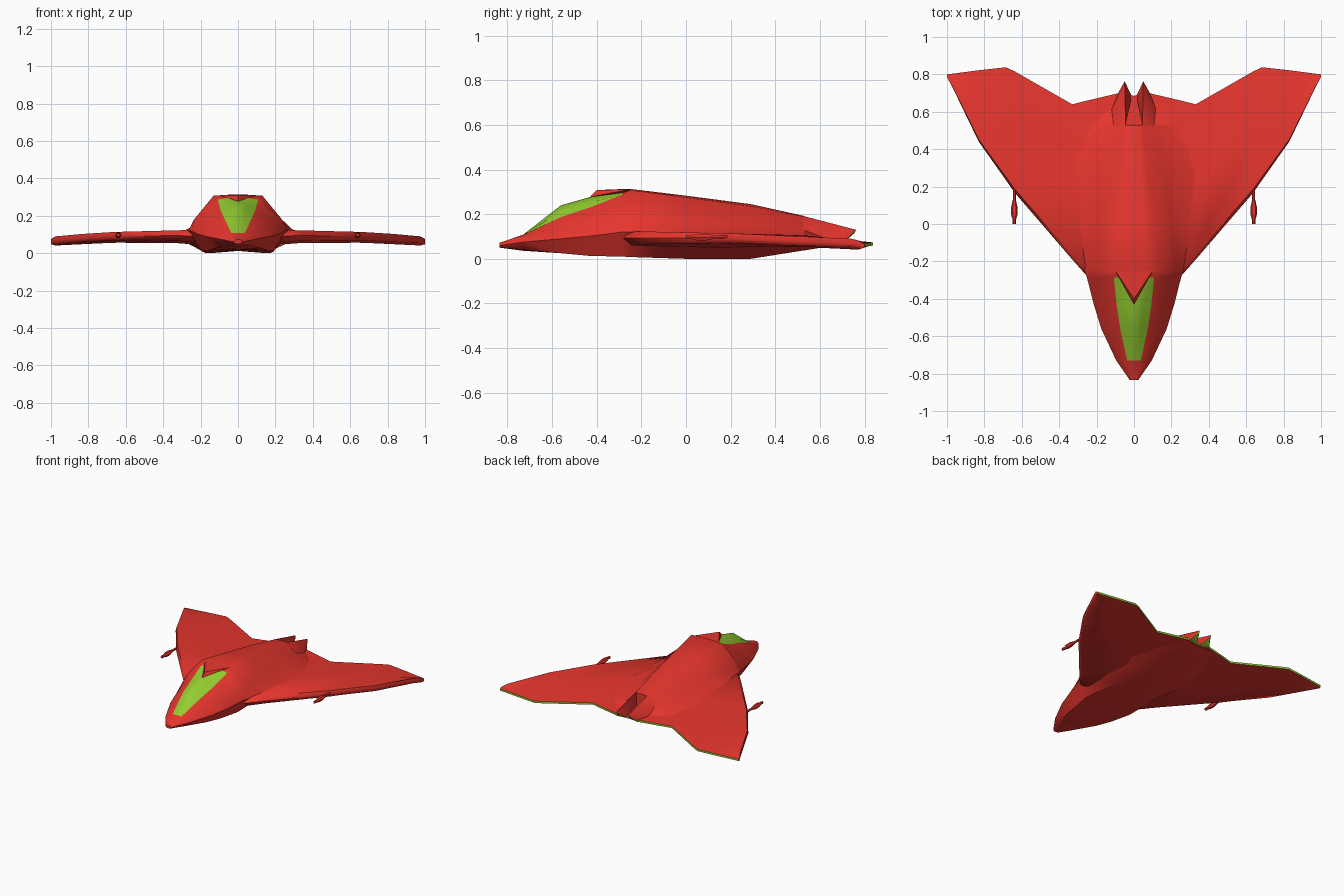
import bpy, bmesh, math

if "Cube" in bpy.data.objects:
    bpy.data.objects.remove(bpy.data.objects["Cube"])


def material(name, rgb):
    m = bpy.data.materials.new(name)
    m.diffuse_color = (*rgb, 1)
    m.use_nodes = True
    m.node_tree.nodes["Principled BSDF"].inputs["Base Color"].default_value = m.diffuse_color
    return m


RED = material("hull red", (0.88, 0.040, 0.030))
GREEN = material("glass green", (0.30, 0.62, 0.03))


def finish(name, bm, angle=38):
    bmesh.ops.recalc_face_normals(bm, faces=bm.faces)
    me = bpy.data.meshes.new(name)
    bm.to_mesh(me)
    bm.free()
    me.materials.append(RED)
    me.materials.append(GREEN)
    ob = bpy.data.objects.new(name, me)
    bpy.context.collection.objects.link(ob)
    bpy.ops.object.select_all(action='DESELECT')
    ob.select_set(True)
    bpy.context.view_layer.objects.active = ob
    bpy.ops.object.shade_smooth_by_angle(angle=math.radians(angle))
    return ob


def loft(bm, rings, green=lambda i, j: False, split=lambda i, j: 0):
    """Skin closed rings; split cuts a face along a diagonal and makes one half green."""
    vs = [[bm.verts.new(p) for p in r] for r in rings]
    n = len(rings[0])
    for i in range(len(vs) - 1):
        for j in range(n):
            k = (j + 1) % n
            a, b, c, d = vs[i][j], vs[i][k], vs[i + 1][k], vs[i + 1][j]
            s = split(i, j)
            if s == 1:
                bm.faces.new((a, b, c)).material_index = 1
                bm.faces.new((a, c, d))
            elif s == 2:
                bm.faces.new((a, b, d)).material_index = 1
                bm.faces.new((b, c, d))
            else:
                bm.faces.new((a, b, c, d)).material_index = int(green(i, j))
    bm.faces.new(vs[0])
    bm.faces.new(vs[-1])


def hull(name, pts, rear_green=False):
    bm = bmesh.new()
    for p in pts:
        bm.verts.new(p)
    bmesh.ops.convex_hull(bm, input=bm.verts)
    loose = [v for v in bm.verts if not v.link_faces]
    bmesh.ops.delete(bm, geom=loose, context='VERTS')
    bmesh.ops.recalc_face_normals(bm, faces=bm.faces)
    if rear_green:
        for f in bm.faces:
            f.normal_update()
            f.material_index = int(f.normal.y > 0.5 and f.normal.z < 0.1)
    return finish(name, bm)


# Fuselage: y, top z, canopy edge, side, flare onto wing, belly edge, keel z
sections = [
    (-.835, .072, .010, .072, .018, .068, .022, .060, .015, .050, .050),
    (-.73, .108, .036, .107, .070, .100, .095, .075, .060, .040, .036),
    (-.56, .240, .074, .187, .130, .145, .175, .090, .130, .025, .027),
    (-.43, .277, .093, .230, .170, .175, .215, .102, .160, .013, .022),
    (-.285, .303, .108, .287, .230, .185, .252, .120, .190, .010, .017),
    (-.25, .313, .130, .308, .235, .180, .265, .120, .190, .008, .017),
    (.00, .283, .105, .275, .195, .168, .305, .112, .170, .000, .014),
    (.29, .245, .070, .236, .160, .150, .360, .099, .150, .000, .012),
    (.53, .192, .055, .188, .105, .130, .250, .082, .120, .038, .040),
    (.532, .085, .052, .085, .105, .128, .250, .082, .120, .038, .040),
    (.68, .070, .030, .070, .080, .078, .140, .068, .060, .062, .062),
]
rings = []
for y, top, *mid, keel in sections:
    side = list(zip(mid[0::2], mid[1::2]))
    side.insert(0, (side[0][0] * .5, (top + side[0][1]) / 2))
    rings.append([(0, y, top)] + [(x, y, z) for x, z in side] + [(0, y, keel)]
                 + [(-x, y, z) for x, z in reversed(side)])
bm = bmesh.new()
loft(bm, rings,
     green=lambda i, j: (i in (1, 2) and j in (0, 1, 10, 11)) or (i == 3 and j in (1, 10)),
     split=lambda i, j: {(3, 0): 1, (3, 11): 2}.get((i, j), 0))
finish("fuselage", bm, 50)

# Raised brow filling the notch of the canopy
hull("canopy_brow", [(0, -.43, .277), (0, -.40, .308), (0, -.25, .314), (0, -.25, .28)]
     + [(s * x, y, z) for s in (-1, 1) for x, y, z in ((.052, -.288, .304), (.10, -.25, .311))])

# Twin tail spikes with the exhaust slot between them
for s, label in ((1, "right"), (-1, "left")):
    pts = [(.045, .525, .05), (.045, .525, .192), (.056, .525, .189), (.105, .525, .131),
           (.16, .525, .07), (.05, .762, .130), (.047, .755, .115),
           (.012, .685, .066), (.085, .70, .068)]
    hull("tail_spike_" + label, [(s * x, y, z) for x, y, z in pts], True)

# Wings: x, leading y, trailing y, top z, bottom z
half = [
    (.08, -.20, .700, .120, .055),
    (.25, -.28, .660, .124, .052),
    (.33, -.19, .640, .122, .058),
    (.64, .17, .817, .114, .060),
    (.685, .235, .838, .112, .059),
    (.83, .44, .822, .103, .052),
    (.975, .74, .803, .090, .045),
    (1.0, .785, .800, .076, .052),
]
stations = [(-x, *r) for x, *r in reversed(half)] + [(0, -.15, .685, .12, .055)] + half
rings = []
for x, le, te, top, bot in stations:
    c = te - le
    zt = .076 - .014 * abs(x)
    rings.append([(x, le, (top + bot) / 2 + .004), (x, le + .03 * c, top),
                  (x, le + .5 * c, top - .008), (x, te, zt + .007),
                  (x, te, zt - .007), (x, le + .5 * c, bot - .004),
                  (x, le + .04 * c, bot + .008)])
bm = bmesh.new()
loft(bm, rings, green=lambda i, j: j == 3)
finish("wings", bm, 60)

# Wing guns: lathed six-sided barrels
profile = [(0, .010), (.025, .010), (.05, .017), (.09, .017), (.13, .008), (.20, .008)]
for s, label in ((1, "right"), (-1, "left")):
    bm = bmesh.new()
    loft(bm, [[(s * .64 + r * math.cos(k * math.pi / 3), y, .097 + r * math.sin(k * math.pi / 3))
               for k in range(6)] for y, r in profile])
    finish("wing_gun_" + label, bm)
